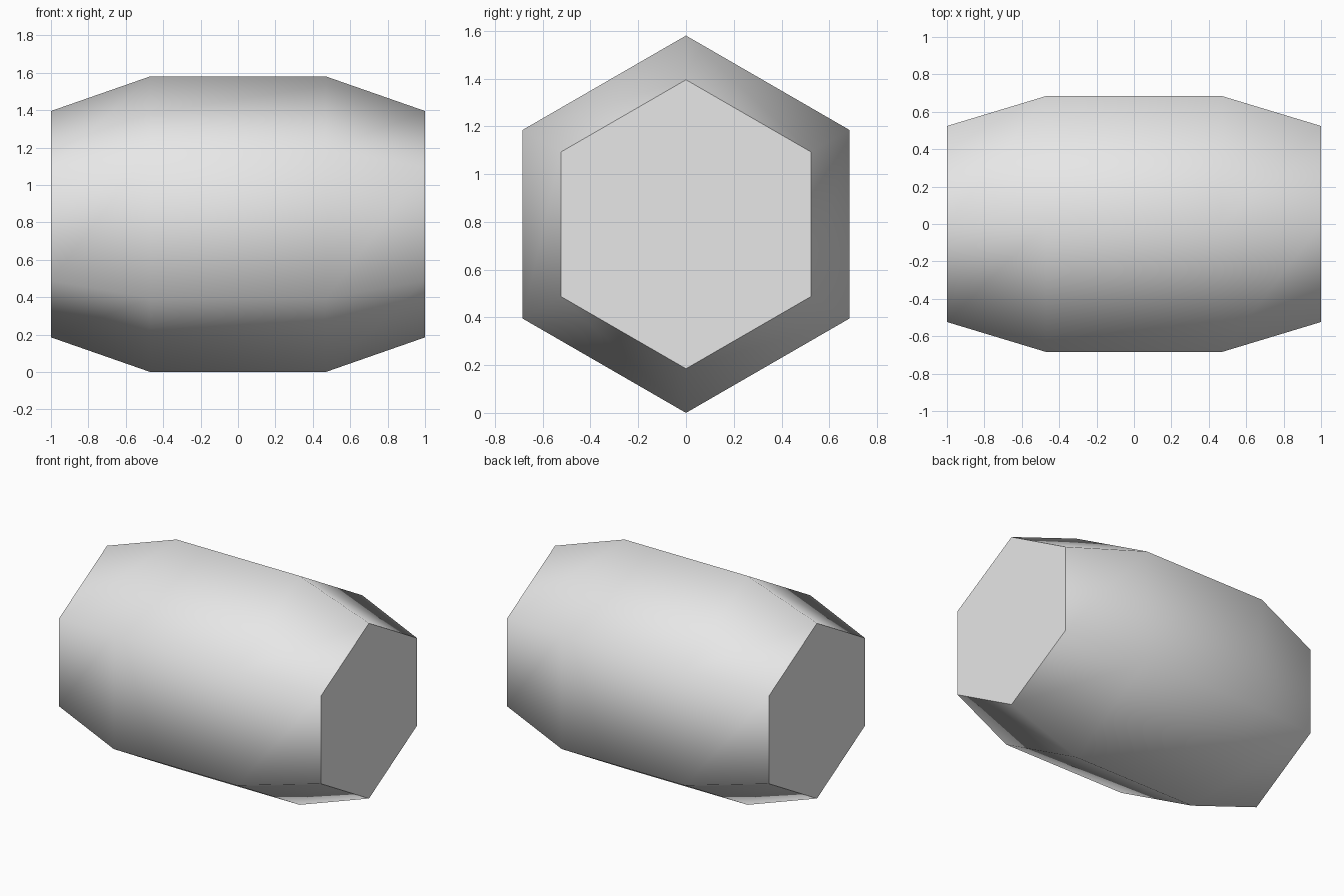
import bpy
import bmesh
from math import cos, sin, pi

if "Cube" in bpy.data.objects:
    bpy.data.objects.remove(bpy.data.objects["Cube"], do_unlink=True)

SIDES = 6
CENTRE_Z = 0.79
# Barrel profile: position along x, radius
PROFILE = [(-1, 0.605), (-0.47, 0.79), (0.47, 0.79), (1, 0.605)]

# Plain grey colour
grey = bpy.data.materials.new("light_grey")
grey.use_nodes = True
colour = (0.8, 0.8, 0.8, 1)
grey.diffuse_color = colour
grey.node_tree.nodes["Principled BSDF"].inputs["Base Color"].default_value = colour

# Hexagonal rings, with a corner at the top and bottom
bm = bmesh.new()
rings = []
for x, radius in PROFILE:
    angles = [2 * pi * i / SIDES for i in range(SIDES)]
    rings.append([bm.verts.new((x, radius * sin(a), CENTRE_Z + radius * cos(a)))
                  for a in angles])

# Smooth tapered wall
for a, b in zip(rings, rings[1:]):
    for i in range(SIDES):
        j = (i + 1) % SIDES
        bm.faces.new((a[i], a[j], b[j], b[i])).smooth = True

# Flat end caps
for ring in (rings[0], rings[-1]):
    cap = bm.faces.new(ring)
    cap.smooth = False
    for edge in cap.edges:
        edge.smooth = False

bmesh.ops.recalc_face_normals(bm, faces=bm.faces)
mesh = bpy.data.meshes.new("barrel")
bm.to_mesh(mesh)
bm.free()
mesh.materials.append(grey)
barrel = bpy.data.objects.new("barrel", mesh)
bpy.context.collection.objects.link(barrel)
